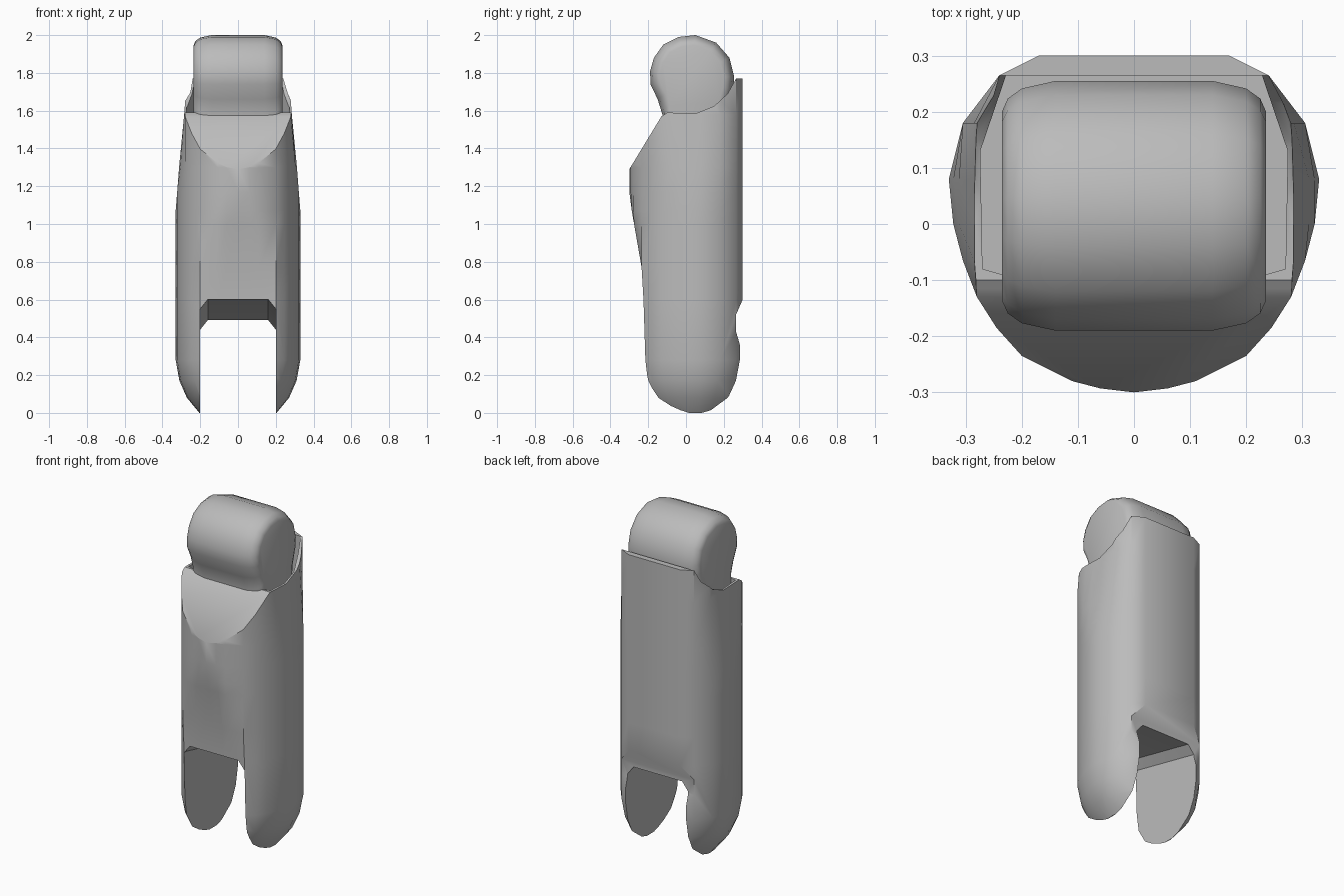
import bpy, bmesh

cube = bpy.data.objects.get("Cube")
if cube:
    bpy.data.objects.remove(cube)

grey = bpy.data.materials.new("plain_grey")
grey.use_nodes = True
grey.diffuse_color = (0.5, 0.5, 0.5, 1)
grey.node_tree.nodes["Principled BSDF"].inputs["Base Color"].default_value = (0.5, 0.5, 0.5, 1)


def loft(name, rings):
    """Skin a closed solid through rings that share a point count."""
    bm = bmesh.new()
    loops = [[bm.verts.new(p) for p in ring] for ring in rings]
    n = len(loops[0])
    for a, b in zip(loops, loops[1:]):
        for i in range(n):
            j = (i + 1) % n
            bm.faces.new((a[i], a[j], b[j], b[i]))
    bm.faces.new(loops[0][::-1])
    bm.faces.new(loops[-1])
    bmesh.ops.recalc_face_normals(bm, faces=bm.faces)
    mesh = bpy.data.meshes.new(name)
    bm.to_mesh(mesh)
    bm.free()
    mesh.materials.append(grey)
    obj = bpy.data.objects.new(name, mesh)
    bpy.context.collection.objects.link(obj)
    return obj


def prism(name, half, profile):
    return loft(name, [[(x, y, z) for y, z in profile] for x in (-half, half)])


def activate(obj):
    bpy.ops.object.select_all(action='DESELECT')
    obj.select_set(True)
    bpy.context.view_layer.objects.active = obj


def cut(obj, cutter):
    mod = obj.modifiers.new("cut", 'BOOLEAN')
    mod.operation, mod.solver, mod.object = 'DIFFERENCE', 'EXACT', cutter
    cutter.hide_render = True
    activate(obj)
    bpy.ops.object.modifier_apply(modifier=mod.name)
    bpy.data.objects.remove(cutter)


# Plan outline of the shell: rounded front and sides, flat back
half = [(.06, -.293), (.11, -.28), (.2, -.235), (.245, -.185), (.28, -.13), (.305, -.065),
        (.322, 0), (.33, .08), (.305, .18), (.24, .265), (.17, .3)]
outline = [(0, -.3)] + half + [(-x, y) for x, y in reversed(half)]


def shell_ring(z, scale, front, width):
    ring = []
    for x, y in outline:
        x, y = x * scale, .04 + (y - .04) * scale
        ring.append((max(-width, min(width, x)), max(front, y), z))
    return ring


# Body shell: height, scale, front limit, side limit
body = loft("segment_body", [shell_ring(*r) for r in (
    (.0, .62, -.21, .4), (.08, .82, -.21, .4), (.17, .94, -.21, .4), (.28, 1, -.215, .4),
    (.6, 1, -.225, .4), (.77, 1, -.235, .4), (1.0, 1, -.275, .4), (1.07, 1, -.287, .33),
    (1.17, 1, -.3, .322), (1.3, 1, -.3, .312), (1.58, 1, -.3, .285), (1.85, 1, -.3, .265))])

# Sloped front and raised rear lip
cut(body, prism("top_cutter", .5, [
    (-.33, 1.24), (-.30, 1.29), (-.13, 1.57), (-.1, 1.59), (.05, 1.585), (.15, 1.625), (.22, 1.69),
    (.265, 1.77), (.5, 1.77), (.5, 2.2), (-.6, 2.2), (-.6, 1.24)]))

# Socket around the knuckle
socket = [(.2, -.1), (.27, -.08), (.274, .13), (.228, .265)]
socket += [(-x, y) for x, y in reversed(socket)]
cut(body, loft("socket_cutter", [[(x, y, z) for x, y in socket] for z in (1.38, 2)]))

# Lower slot with chamfered upper corners
cut(body, loft("slot_cutter", [
    [(x, -.5, -.1), (x, -.5, .6 - d), (x, -.2, .6 - d), (x, .27, .49 - d), (x, .5, .49 - d), (x, .5, -.1)]
    for x, d in ((-.2, .05), (-.16, 0), (.16, 0), (.2, .05))]))

# Rear notch above the slot
cut(body, prism("notch_cutter", .27, [(.33, .65), (.3, .6), (.265, .52), (.265, .43), (.3, .31), (.33, .2)]))

# Rounded knuckle with a neck that sits in the socket
profile = [(.05, 2), (-.04, 1.99), (-.12, 1.95), (-.17, 1.88), (-.19, 1.81), (-.188, 1.74),
           (-.15, 1.66), (-.125, 1.58), (-.12, 1.36), (.2, 1.36), (.22, 1.6), (.25, 1.71),
           (.255, 1.78), (.23, 1.88), (.16, 1.96)]
cy, cz = .03, 1.78
knuckle = loft("knuckle", [
    [(x, cy + (y - cy) * s, cz + (z - cz) * s) for y, z in profile]
    for x, s in ((-.235, .76), (-.225, .86), (-.2, .94), (-.14, 1),
                 (.14, 1), (.2, .94), (.225, .86), (.235, .76))])

for obj in (body, knuckle):
    activate(obj)
    bpy.ops.object.shade_smooth_by_angle(angle=.6)
